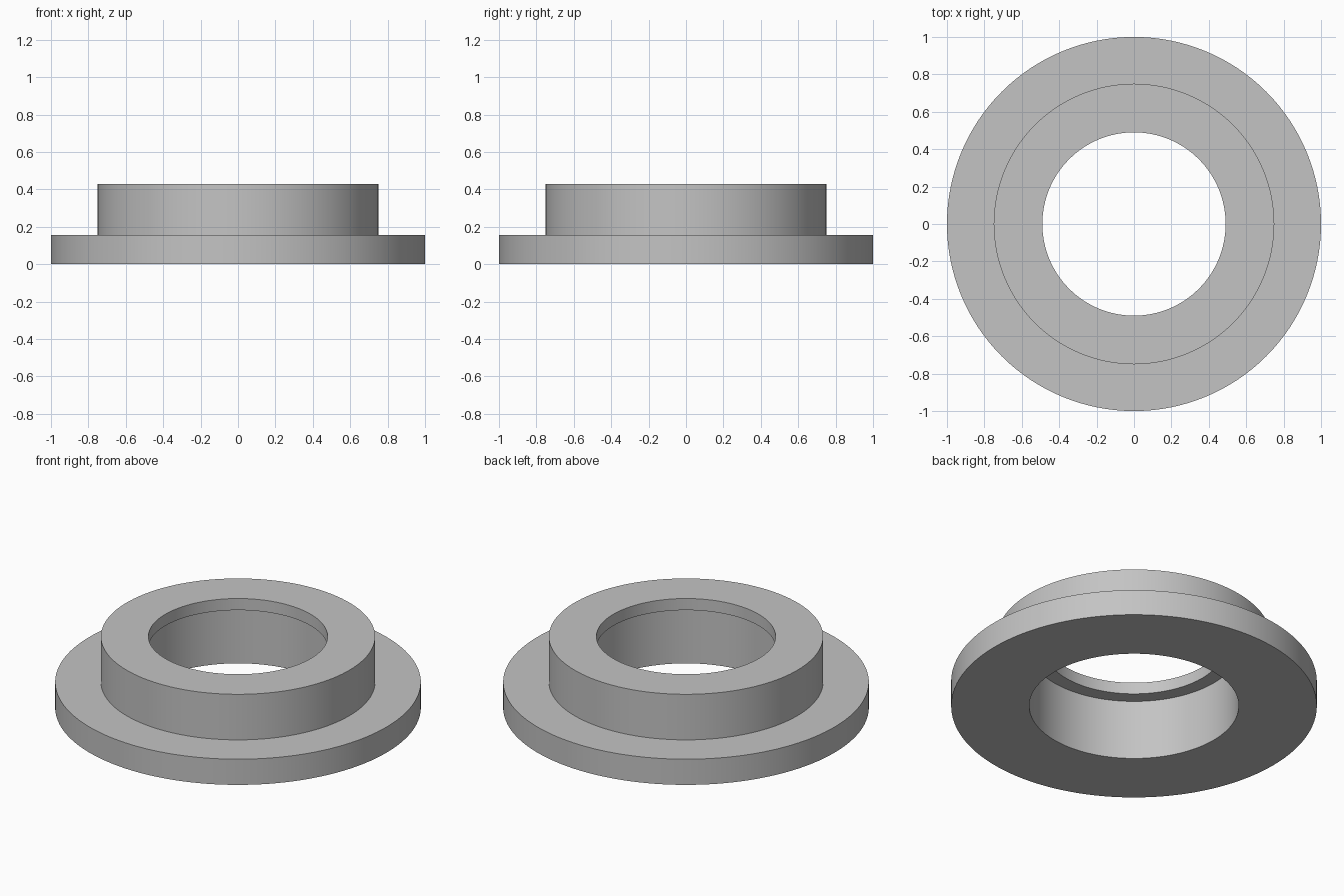
import bpy
import bmesh
import math

cube = bpy.data.objects.get("Cube")
if cube:
    bpy.data.objects.remove(cube, do_unlink=True)

SIDES = 128

# Plain grey material
grey = bpy.data.materials.new("light_grey")
grey.use_nodes = True
colour = (0.55, 0.55, 0.55, 1)
grey.diffuse_color = colour
grey.node_tree.nodes["Principled BSDF"].inputs["Base Color"].default_value = colour


def lathe(name, profile):
    """Spin a closed (radius, height) profile around z."""
    bm = bmesh.new()
    rings = []
    for i in range(SIDES):
        a = math.tau * i / SIDES
        rings.append([bm.verts.new((r * math.cos(a), r * math.sin(a), z))
                      for r, z in profile])
    n = len(profile)
    for i in range(SIDES):
        here, there = rings[i], rings[(i + 1) % SIDES]
        for j in range(n):
            k = (j + 1) % n
            bm.faces.new((here[j], there[j], there[k], here[k]))
    bmesh.ops.recalc_face_normals(bm, faces=bm.faces)
    mesh = bpy.data.meshes.new(name)
    bm.to_mesh(mesh)
    bm.free()
    mesh.materials.append(grey)
    obj = bpy.data.objects.new(name, mesh)
    bpy.context.collection.objects.link(obj)
    bpy.ops.object.select_all(action="DESELECT")
    obj.select_set(True)
    bpy.context.view_layer.objects.active = obj
    bpy.ops.object.shade_smooth_by_angle(angle=math.radians(30))
    return obj


# Wide flange, raised collar, and stepped bore with an inner lip at the top
lathe("flanged_bushing", [
    (0.573, 0), (1, 0), (1, 0.155), (0.75, 0.155),
    (0.75, 0.43), (0.49, 0.43), (0.49, 0.36), (0.573, 0.36),
])
